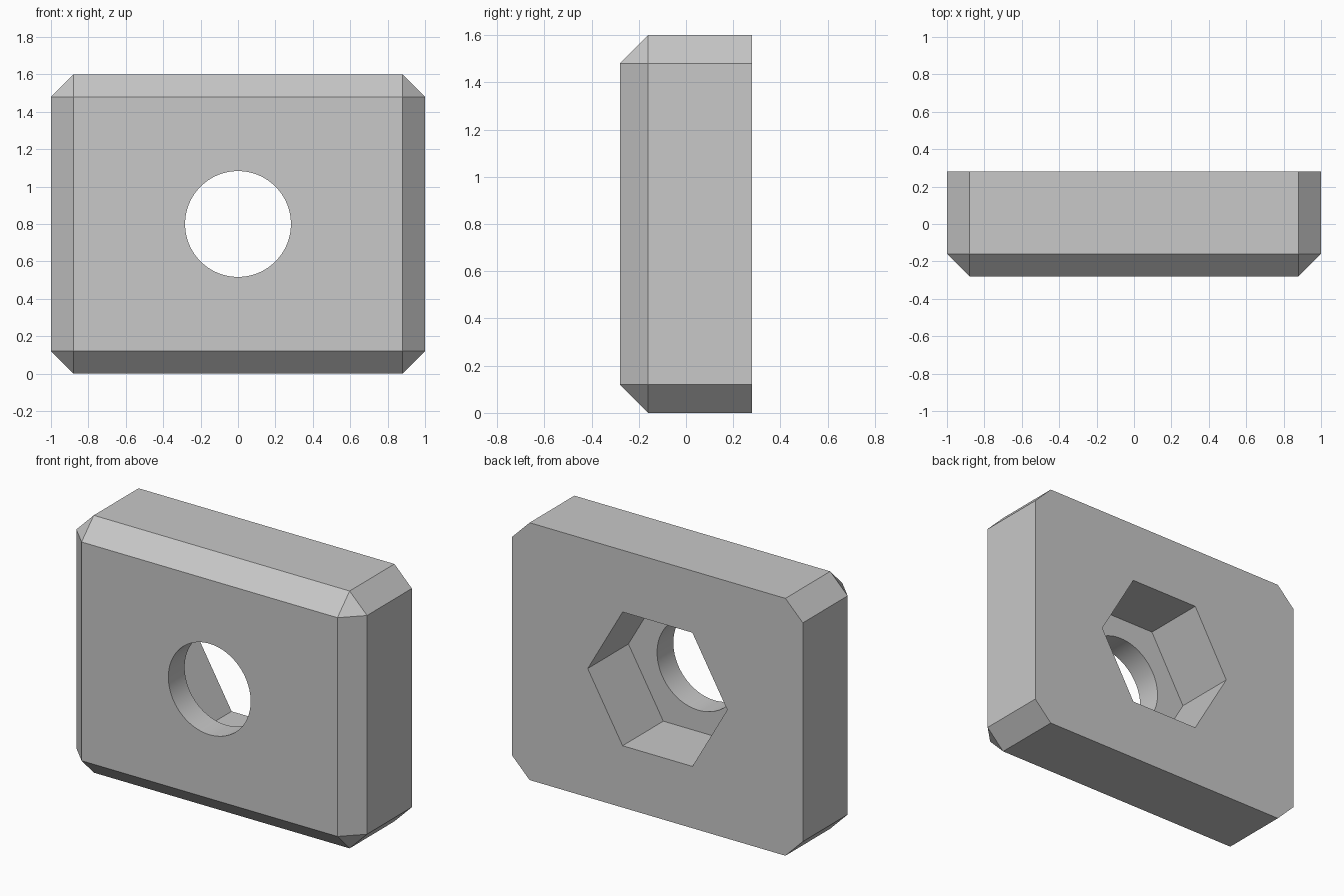
import bpy
import bmesh
import math
from mathutils import Matrix

default = bpy.data.objects.get("Cube")
if default:
    bpy.data.objects.remove(default, do_unlink=True)

WIDTH, DEPTH, HEIGHT = 2.0, 0.56, 1.6
CHAMFER = 0.12
HOLE_RADIUS = 0.283
HEX_RADIUS, HEX_DEPTH = 0.48, 0.40
BACK = DEPTH / 2
MID = HEIGHT / 2

grey = bpy.data.materials.new("plain grey")
grey.use_nodes = True
colour = (0.58, 0.58, 0.58, 1)
grey.diffuse_color = colour
grey.node_tree.nodes["Principled BSDF"].inputs["Base Color"].default_value = colour


def make_object(name, bm):
    mesh = bpy.data.meshes.new(name)
    bmesh.ops.recalc_face_normals(bm, faces=bm.faces)
    bm.to_mesh(mesh)
    bm.free()
    mesh.materials.append(grey)
    obj = bpy.data.objects.new(name, mesh)
    bpy.context.collection.objects.link(obj)
    return obj


def prism_cutter(name, sides, radius, y_start, y_end):
    """Prism along y, with its first corner on the x axis."""
    bm = bmesh.new()
    bmesh.ops.create_circle(bm, cap_ends=True, segments=sides, radius=radius)
    # Put the first corner on +x before tipping the prism onto the y axis
    first = next(iter(bm.verts)).co
    turn = Matrix.Rotation(-math.atan2(first.y, first.x), 4, "Z")
    tip = Matrix.Rotation(math.radians(90), 4, "X")
    place = Matrix.Translation((0, y_start, MID))
    bmesh.ops.transform(bm, matrix=place @ tip @ turn, verts=bm.verts)
    grown = bmesh.ops.extrude_face_region(bm, geom=list(bm.faces))["geom"]
    verts = [g for g in grown if isinstance(g, bmesh.types.BMVert)]
    bmesh.ops.translate(bm, verts=verts, vec=(0, y_end - y_start, 0))
    cutter = make_object(name, bm)
    cutter.hide_render = True
    return cutter


# Block, chamfered everywhere except around the back face
bm = bmesh.new()
bmesh.ops.create_cube(bm, size=1)
bmesh.ops.scale(bm, vec=(WIDTH, DEPTH, HEIGHT), verts=bm.verts)
bmesh.ops.translate(bm, vec=(0, 0, MID), verts=bm.verts)
edges = [e for e in bm.edges if any(v.co.y < 0 for v in e.verts)]
bmesh.ops.bevel(bm, geom=edges, offset=CHAMFER, offset_type="OFFSET",
                segments=1, profile=0.5, affect="EDGES")
block = make_object("chamfered_block", bm)

# Round through hole and hexagonal pocket in the back
cutters = [
    prism_cutter("hole_cutter", 96, HOLE_RADIUS, -DEPTH, DEPTH),
    prism_cutter("hex_pocket_cutter", 6, HEX_RADIUS, BACK - HEX_DEPTH, DEPTH),
]
bpy.ops.object.select_all(action="DESELECT")
block.select_set(True)
bpy.context.view_layer.objects.active = block
for cutter in cutters:
    cut = block.modifiers.new(cutter.name, "BOOLEAN")
    cut.operation = "DIFFERENCE"
    cut.solver = "EXACT"
    cut.object = cutter
    bpy.ops.object.modifier_apply(modifier=cut.name)
    bpy.data.objects.remove(cutter, do_unlink=True)

# Smooth hole wall, crisp edges elsewhere
bpy.ops.object.shade_smooth_by_angle(angle=math.radians(20))
